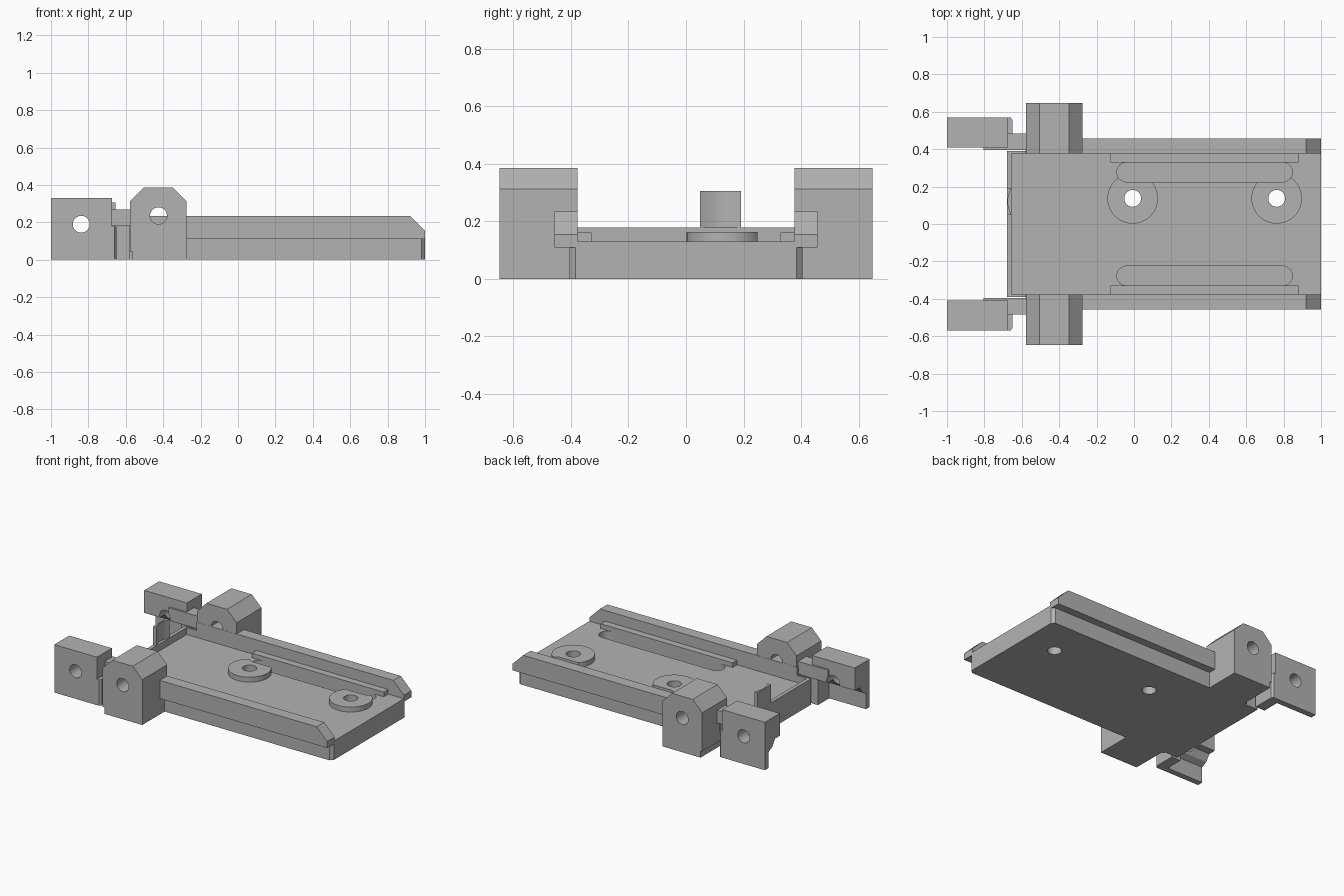
import bpy, bmesh
from math import cos, sin, pi
from mathutils import Vector

cube = bpy.data.objects.get("Cube")
if cube:
    bpy.data.objects.remove(cube, do_unlink=True)

grey = bpy.data.materials.new("satin grey")
grey.use_nodes = True
tone = (0.45, 0.45, 0.45, 1)
grey.diffuse_color = tone
grey.node_tree.nodes["Principled BSDF"].inputs["Base Color"].default_value = tone


def prism(name, outline, low, high, axis="z"):
    """Extrude a flat outline: (x, y) along z, (x, z) along y, or (y, z) along x."""
    place = {"z": lambda a, b: (a, b, low), "y": lambda a, b: (a, low, b),
             "x": lambda a, b: (low, a, b)}[axis]
    bm = bmesh.new()
    face = bm.faces.new([bm.verts.new(place(a, b)) for a, b in outline])
    new = bmesh.ops.extrude_face_region(bm, geom=[face])["geom"]
    shift = Vector(["xyz"[i] == axis for i in range(3)]) * (high - low)
    bmesh.ops.translate(bm, vec=shift, verts=[v for v in new if isinstance(v, bmesh.types.BMVert)])
    bmesh.ops.recalc_face_normals(bm, faces=bm.faces)
    mesh = bpy.data.meshes.new(name)
    bm.to_mesh(mesh)
    bm.free()
    mesh.materials.append(grey)
    ob = bpy.data.objects.new(name, mesh)
    bpy.context.collection.objects.link(ob)
    return ob


def rect(a0, a1, b0, b1):
    return [(a0, b0), (a1, b0), (a1, b1), (a0, b1)]


def arc(a, b, r, start=0, end=2 * pi, n=40, closed=False):
    steps = n if closed else n + 1
    return [(a + r * cos(start + (end - start) * i / n),
             b + r * sin(start + (end - start) * i / n)) for i in range(steps)]


def circle(a, b, r):
    return arc(a, b, r, closed=True)


def select(ob):
    bpy.ops.object.select_all(action="DESELECT")
    ob.select_set(True)
    bpy.context.view_layer.objects.active = ob


def cut(ob, cutter, operation="DIFFERENCE"):
    """Apply a boolean and drop the helper."""
    select(ob)
    mod = ob.modifiers.new("cut", "BOOLEAN")
    mod.operation, mod.object, mod.solver = operation, cutter, "EXACT"
    bpy.ops.object.modifier_apply(modifier=mod.name)
    bpy.data.objects.remove(cutter, do_unlink=True)


def slot(side):
    y = side * 0.277
    outline = arc(0.795, y, 0.052, -pi / 2, pi / 2, 16) + arc(-0.04, y, 0.052, pi / 2, 1.5 * pi, 16)
    return prism("slot_cutter", outline, 0.07, 0.4)


# Base plate with clipped front corners
plate = prism("base_plate", [(-0.68, -0.39), (-0.58, -0.39), (-0.58, -0.405), (0.98, -0.405),
                             (1, -0.385), (1, 0.385), (0.98, 0.405), (-0.58, 0.405),
                             (-0.58, 0.39), (-0.68, 0.39)], 0, 0.13)
for side in (-1, 1):
    cut(plate, slot(side))

# Washer bosses with through holes, trimmed by the slot
for x, label in ((-0.007, "rear_boss"), (0.763, "front_boss")):
    boss = prism(label, circle(x, 0.137, 0.135), 0.12, 0.164)
    cut(boss, slot(1))
    for ob in (boss, plate):
        cut(ob, prism("hole_cutter", circle(x, 0.137, 0.045), -0.1, 0.4))

# Rear lip and its curved tab
prism("rear_lip", rect(-0.68, -0.655, -0.385, 0.385), 0.12, 0.178)
hollow = [(-0.655 - 0.019 * sin(pi * i / 12), 0.048 + 0.144 * i / 12) for i in range(13)]
prism("rear_tab", [(-0.68, 0.192), (-0.68, 0.048)] + hollow, 0.12, 0.305)

for side, label in ((-1, "right"), (1, "left")):
    def part(name, outline, y0, y1):
        return prism(f"{label}_{name}", outline, side * y0, side * y1, "y")

    # Side rail with sloped nose, and the thin ledge along its foot
    part("rail", [(-0.58, 0.11), (1, 0.11), (1, 0.155), (0.92, 0.235), (-0.58, 0.235)], 0.377, 0.458)
    part("ledge", rect(-0.125, 0.88, 0.12, 0.162), 0.329, 0.38)
    part("rear_rim", rect(-0.68, -0.57, 0.12, 0.178), 0.377, 0.39)

    # Pivot block with chamfered top
    pivot = part("pivot_block", [(-0.565, 0), (-0.275, 0), (-0.275, 0.312), (-0.348, 0.385),
                                 (-0.505, 0.385), (-0.577, 0.312), (-0.577, 0.045),
                                 (-0.565, 0.045)], 0.378, 0.648)

    # Connecting arm reaching to the end block
    arm = part("arm", rect(-0.805, -0.57, 0.18, 0.268), 0.395, 0.485)

    # End block, open underneath on its inner side
    section = [(0.408, 0.175), (0.46, 0.175), (0.49, 0.13), (0.53, 0.11), (0.53, 0),
               (0.57, 0), (0.57, 0.33), (0.408, 0.33)]
    end = prism(f"{label}_end_block", [(side * y, z) for y, z in section], -1, -0.675, "x")
    lip = [(-0.72, 0.408), (-0.649, 0.408), (-0.649, 0.555), (-0.66, 0.57), (-0.72, 0.57)]
    foot = prism(f"{label}_end_foot", [(x, side * y) for x, y in lip], 0, 0.178)

    # Pin holes
    for ob, x, z in ((pivot, -0.425, 0.235), (end, -0.838, 0.19), (arm, -0.838, 0.19)):
        cut(ob, prism("pin_cutter", circle(x, z, 0.045), side * 0.3, side * 0.8, "y"))

for ob in bpy.context.scene.objects:
    if ob.type == "MESH":
        select(ob)
        bpy.ops.object.shade_smooth_by_angle(angle=0.5)
